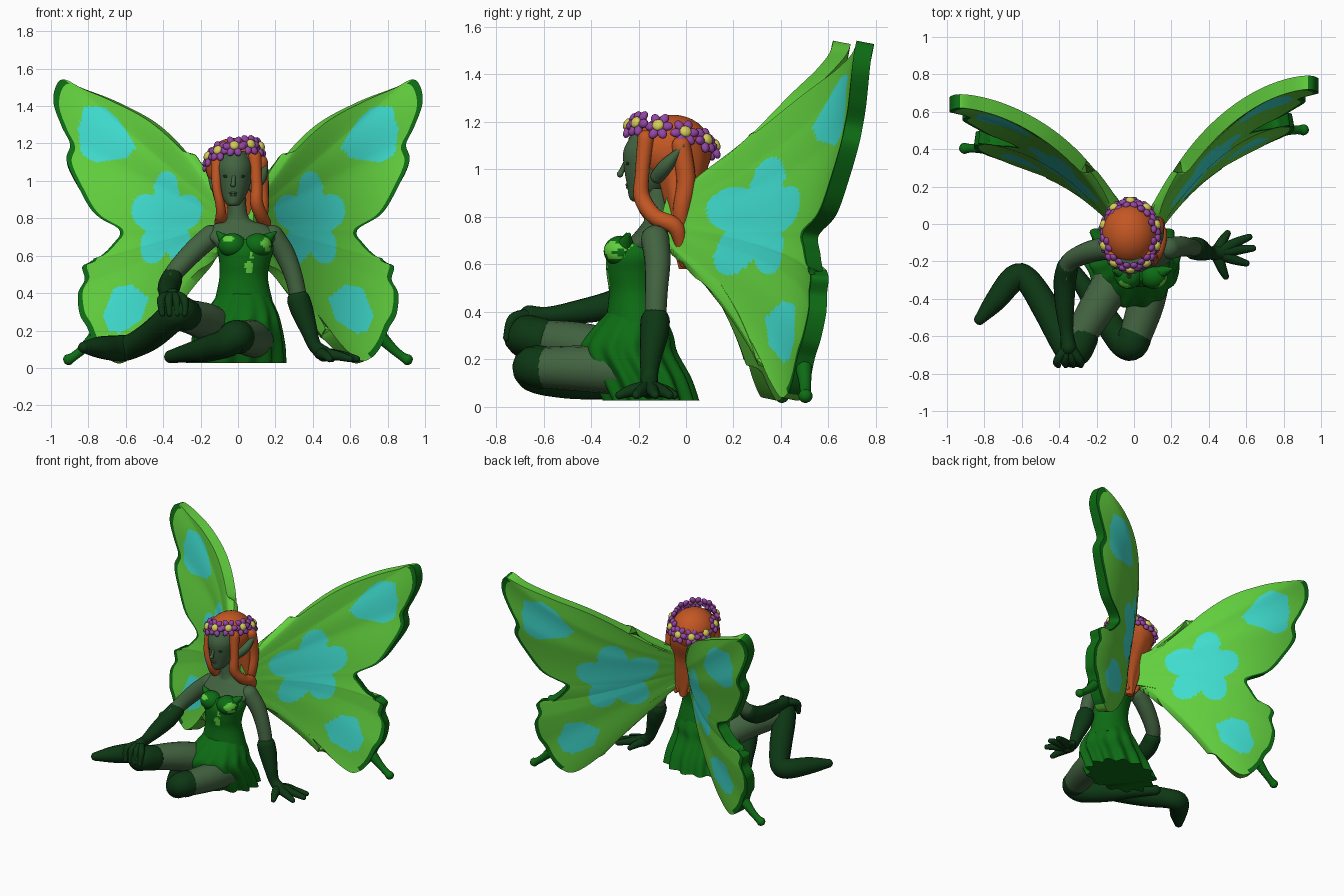
import bpy, bmesh, math
from mathutils import Vector, Matrix

if "Cube" in bpy.data.objects:
    bpy.data.objects.remove(bpy.data.objects["Cube"])


def material(name, r, g, b):
    m = bpy.data.materials.new(name)
    m.diffuse_color = (r, g, b, 1)
    m.use_nodes = True
    m.node_tree.nodes["Principled BSDF"].inputs["Base Color"].default_value = m.diffuse_color
    return m


SKIN = material("grey_green_skin", .055, .125, .052)
LEAF = material("leaf_green", .004, .15, .007)
DARK = material("deep_green", .004, .038, .007)
HAIR = material("orange_hair", .55, .095, .017)
LIME = material("lime_green", .122, .63, .048)
BLUE = material("turquoise", .051, .73, .63)
PURPLE = material("purple", .30, .06, .37)
YELLOW = material("yellow", .68, .61, .10)


def finish(bm, name, mats, rule=None, angle=60):
    bmesh.ops.recalc_face_normals(bm, faces=bm.faces)
    if rule:
        for f in bm.faces:
            f.material_index = rule(f.calc_center_median())
    me = bpy.data.meshes.new(name)
    bm.to_mesh(me)
    bm.free()
    for m in mats:
        me.materials.append(m)
    ob = bpy.data.objects.new(name, me)
    bpy.context.collection.objects.link(ob)
    bpy.ops.object.select_all(action='DESELECT')
    ob.select_set(True)
    bpy.context.view_layer.objects.active = ob
    bpy.ops.object.shade_smooth_by_angle(angle=math.radians(angle))
    return ob


def spline(pts, n=6):
    """Smooth curve through tuples of any length."""
    out = []
    for i in range(len(pts) - 1):
        a, b, c, d = pts[max(i - 1, 0)], pts[i], pts[i + 1], pts[min(i + 2, len(pts) - 1)]
        for k in range(n):
            t = k / n
            out.append([.5 * (2 * q + (r - p) * t + (2 * p - 5 * q + 4 * r - s) * t * t
                              + (3 * q - p - 3 * r + s) * t ** 3) for p, q, r, s in zip(a, b, c, d)])
    return out + [list(pts[-1])]


def skin_rings(name, rings, mats, rule=None):
    bm = bmesh.new()
    rows = [[bm.verts.new(p) for p in r] for r in rings]
    n = len(rows[0])
    for a, b in zip(rows, rows[1:]):
        for i in range(n):
            j = (i + 1) % n
            bm.faces.new((a[i], a[j], b[j], b[i]))
    bm.faces.new(rows[0])
    bm.faces.new(rows[-1])
    return finish(bm, name, mats, rule)


def loft(name, rings, mats, rule=None, wave=0, count=11, seg=48):
    """Horizontal ellipses (x, y, z, rx, ry); wave adds ruffles growing downwards."""
    out = []
    rs = spline(rings)
    for k, (x, y, z, rx, ry) in enumerate(rs):
        row = []
        for i in range(seg):
            a = math.tau * i / seg
            w = 1 + wave * k / len(rs) * math.sin(count * a)
            row.append((x + rx * w * math.cos(a), y + ry * w * math.sin(a), z))
        out.append(row)
    return skin_rings(name, out, mats, rule)


def tube(name, pts, mat, seg=16):
    """Round-ended limb along (x, y, z, radius) points."""
    ps = spline(pts)
    c = [Vector(p[:3]) for p in ps]
    d0, d1 = (c[0] - c[1]).normalized(), (c[-1] - c[-2]).normalized()
    cap = [math.radians(v) for v in (15, 35, 55, 75)]
    r0, r1 = ps[0][3], ps[-1][3]
    line = [(c[0] + d0 * r0 * math.sin(a), r0 * math.cos(a)) for a in reversed(cap)]
    line += [(v, p[3]) for v, p in zip(c, ps)]
    line += [(c[-1] + d1 * r1 * math.sin(a), r1 * math.cos(a)) for a in cap]
    nrm, rings = d0.orthogonal(), []
    for i, (v, r) in enumerate(line):
        t = (line[min(i + 1, len(line) - 1)][0] - line[max(i - 1, 0)][0]).normalized()
        nrm = (nrm - t * nrm.dot(t)).normalized()
        b = t.cross(nrm)
        rings.append([v + r * (nrm * math.cos(math.tau * k / seg) + b * math.sin(math.tau * k / seg))
                      for k in range(seg)])
    return skin_rings(name, rings, [mat])


def blobs(name, items, mats, seg=16, rule=None):
    """Ellipsoids given as (centre, radii, optional rotation)."""
    bm = bmesh.new()
    for c, r, *rot in items:
        m = Matrix.Translation(c) @ (rot[0] if rot else Matrix()) @ Matrix.Diagonal((*r, 1))
        bmesh.ops.create_uvsphere(bm, u_segments=seg, v_segments=seg // 2 + 2, radius=1, matrix=m)
    return finish(bm, name, mats, rule)


# Wings: outline in (x, z), swept from the shoulder blades and bent backwards
EDGE = [(.05, .90), (.15, .97), (.28, 1.15), (.45, 1.31), (.65, 1.42), (.82, 1.49), (.93, 1.535),
        (.975, 1.5), (.985, 1.41), (.94, 1.29), (.895, 1.19), (.915, 1.1), (.85, .96), (.76, .82),
        (.62, .73), (.66, .65), (.73, .585), (.825, .545), (.815, .47), (.85, .39), (.84, .28),
        (.80, .21), (.76, .12), (.70, .05), (.62, .04), (.48, .17), (.32, .41), (.18, .6), (.05, .68)]
UPPER = [(.53, 1.17), (.62, 1.32), (.70, 1.39), (.81, 1.39), (.85, 1.28), (.83, 1.13), (.75, 1.09), (.58, 1.12)]
LOWER = [(.46, .37), (.55, .44), (.65, .42), (.71, .28), (.69, .2), (.62, .18), (.50, .25)]


def inside(x, z, poly):
    hit = False
    for (a, b), (c, d) in zip(poly, poly[1:] + poly[:1]):
        if (b > z) != (d > z) and x < (c - a) * (z - b) / (d - b) + a:
            hit = not hit
    return hit


def in_flower(x, z):
    u, v = (x - .36) / .2, (z - .78) / .265
    return math.hypot(u, v) < .6 + .4 * abs(math.cos(2.5 * (math.atan2(v, u) - math.pi / 2)))


def wing(side, label, back, bend):
    def place(x, z):
        d = z - .73
        y = back - bend * (1 - x) ** 2.3 + (.26 * d - .1 * d * d if d > 0 else .15 * d)
        return Vector((side * x, y, z))
    N, M = 12, 60
    edge = spline(EDGE, N)
    bm = bmesh.new()
    rows = []
    for i, (x, z) in enumerate(edge):
        s = i / (len(edge) - 1)
        row = []
        for k in range(M + 1):
            t = k / M
            v = place(.05 + (x - .05) * t, .85 - .14 * s + (z - .85 + .14 * s) * t)
            v.y += .005 * math.sin(40 * s) * t
            row.append(bm.verts.new(v))
        rows.append(row)
    for i in range(len(rows) - 1):
        for k in range(M):
            f = bm.faces.new((rows[i][k], rows[i + 1][k], rows[i + 1][k + 1], rows[i][k + 1]))
            c = f.calc_center_median()
            x, z = abs(c.x), c.z
            if k >= M - 2 and 6 * N <= i < 23 * N:
                f.material_index = 2
            elif in_flower(x, z) or inside(x, z, UPPER) or inside(x, z, LOWER):
                f.material_index = 1
    ob = finish(bm, label + "_wing", [LIME, BLUE, LEAF])
    mod = ob.modifiers.new("thickness", 'SOLIDIFY')
    mod.thickness, mod.offset = .075, 0
    bpy.ops.object.modifier_apply(modifier="thickness")
    bpy.ops.object.shade_smooth_by_angle(angle=math.radians(45))
    tail = [(.76, .17, .037), (.83, .1, .026), (.88, .06, .024), (.905, .045, .03)]
    tube(label + "_wing_tail", [(*place(x, z), r) for x, z, r in tail], LEAF)


wing(1, "left", .61, .80)
wing(-1, "right", .51, .60)

# Torso, neck and head
loft("upper_body", [(.04, -.2, .5, .1, .08), (.03, -.19, .64, .14, .1), (.02, -.15, .71, .19, .085),
                    (.01, -.13, .765, .14, .06), (0, -.12, .8, .06, .055), (-.01, -.12, .92, .05, .05)], [SKIN])
loft("head", [(-.025, -.205, .865, .02, .02), (-.025, -.19, .882, .042, .05), (-.023, -.165, .93, .07, .083),
              (-.02, -.145, 1.0, .09, .115), (-.02, -.135, 1.08, .1, .128), (-.02, -.13, 1.16, .07, .09)], [SKIN])
tube("nose", [(-.022, -.25, 1.04, .009), (-.025, -.27, .995, .011), (-.026, -.278, .98, .014)], SKIN, 10)
blobs("lips", [((-.026, -.247, .935), (.022, .008, .006)), ((-.026, -.246, .924), (.018, .008, .006))], [SKIN])
blobs("eyes", [((-.06, -.245, 1.025), (.02, .009, .008)), ((.018, -.245, 1.025), (.02, .009, .008))], [DARK])
for s, n, w in ((1, "left", .175), (-1, "right", .14)):
    tube(n + "_ear", [(-.02 + s * .1, -.12, .97, .03), (-.02 + s * (w - .03), -.08, 1.02, .03),
                      (-.02 + s * w, -.01, 1.1, .005)], SKIN)

# Hair cap, back hair and side locks
blobs("hair_cap", [((-.025, -.055, 1.08), (.15, .165, .15))], [HAIR], 32)
loft("back_hair", [(-.02, -.03, 1.12, .145, .135), (-.01, -.02, 1.0, .14, .11), (.01, -.025, .87, .125, .07),
                   (.03, -.02, .72, .085, .045), (.03, -.01, .58, .025, .02)], [HAIR], wave=.06, count=9)
tube("left_lock", [(.09, -.17, 1.13, .035), (.1, -.185, .98, .03), (.1, -.185, .88, .035), (.13, -.13, .8, .035),
                   (.14, -.04, .75, .035), (.09, -.01, .6, .015)], HAIR)
tube("right_lock", [(-.11, -.17, 1.13, .035), (-.115, -.2, .98, .025), (-.095, -.19, .87, .025),
                    (-.09, -.14, .8, .03), (-.09, -.04, .76, .03), (-.02, -.01, .63, .015)], HAIR)
tube("left_rear_lock", [(.12, -.02, 1.1, .04), (.125, 0, .95, .04), (.12, -.02, .8, .035), (.06, 0, .62, .015)], HAIR)

# Flower crown, tilted backwards
petals, hearts = [], []
for i in range(10):
    a = math.tau * i / 10 - math.pi / 2
    x, y = -.02 + .14 * math.cos(a), -.06 + .175 * math.sin(a)
    c = Vector((x, y, 1.145 - .25 * (y + .06) + .2 * x))
    out = Vector((math.cos(a), math.sin(a), .45)).normalized()
    rot = out.to_track_quat('Z', 'Y').to_matrix().to_4x4()
    hearts.append((c + out * .014, (.026, .026, .016), rot))
    for k in range(6):
        q = rot @ Matrix.Rotation(math.tau * k / 6, 4, 'Z')
        petals.append((c + q @ Vector((.037, 0, 0)), (.026, .02, .016), q))
blobs("crown_petals", petals, [PURPLE], 10)
blobs("crown_flower_centres", hearts, [YELLOW], 10)


# Dress with light leaf patches
def patch(c):
    return int(c.y < -.2 and any(((c.x - x) / a) ** 2 + ((c.z - z) / b) ** 2 < 1 for x, z, a, b in
               ((.06, .54, .022, .035), (.15, .67, .028, .025), (.07, .6, .012, .02), (-.05, .69, .03, .015),
                (.16, .635, .015, .015))))


loft("bodice", [(.035, -.19, .69, .145, .11), (.04, -.205, .63, .15, .13), (.035, -.215, .56, .135, .12),
                (.03, -.215, .48, .13, .11), (.03, -.21, .38, .15, .125), (.03, -.21, .3, .17, .14)],
     [LEAF, LIME], patch, seg=72)
blobs("bust", [((-.03, -.275, .655), (.075, .072, .065)), ((.105, -.275, .655), (.075, .072, .065))],
      [LEAF, LIME], 32, patch)
tube("left_neckline_leaf", [(.13, -.26, .67, .045), (.2, -.24, .725, .008)], LEAF)
tube("right_neckline_leaf", [(-.06, -.26, .67, .045), (-.11, -.25, .725, .008)], LEAF)
loft("skirt", [(.03, -.21, .42, .12, .1), (.02, -.235, .31, .185, .175), (0, -.245, .23, .225, .2),
               (0, -.19, .12, .24, .2), (-.01, -.15, .025, .25, .19)], [LEAF], wave=.09, count=13, seg=104)

# Legs and boots
tube("left_thigh", [(.1, -.22, .15, .105), (.065, -.42, .16, .098), (.0, -.62, .165, .085)], SKIN)
tube("left_boot", [(.0, -.61, .165, .092), (-.02, -.645, .165, .088), (-.07, -.62, .13, .078),
                   (-.17, -.48, .1, .068), (-.27, -.33, .08, .05), (-.36, -.2, .06, .035)], DARK)
tube("right_thigh", [(-.06, -.22, .18, .11), (-.18, -.42, .25, .1), (-.29, -.6, .28, .085)], SKIN)
tube("right_boot", [(-.28, -.61, .285, .088), (-.32, -.685, .3, .085), (-.37, -.63, .255, .08),
                    (-.47, -.45, .17, .076), (-.57, -.3, .115, .068), (-.64, -.29, .105, .07),
                    (-.74, -.41, .11, .058), (-.825, -.51, .11, .03)], DARK)

# Arms, gloves and hands
tube("left_arm", [(.185, -.13, .705, .06), (.25, -.12, .61, .055), (.3, -.125, .48, .048), (.33, -.13, .34, .045)], SKIN)
tube("left_glove", [(.325, -.13, .36, .062), (.345, -.135, .3, .06), (.38, -.15, .2, .045),
                    (.41, -.155, .12, .036), (.46, -.155, .075, .042)], DARK)
for i, (x, y) in enumerate([(.5, -.05), (.615, -.07), (.635, -.13), (.6, -.21), (.49, -.28)]):
    tube(f"left_finger_{i + 1}", [(.44, -.155, .08, .035), (.44 + (x - .44) * .6, -.155 + (y + .155) * .65, .065, .026),
                                  (x, y, .048, .018)], DARK, 10)
tube("right_arm", [(-.145, -.13, .705, .06), (-.24, -.15, .62, .058), (-.34, -.2, .51, .05), (-.365, -.28, .46, .045)], SKIN)
tube("right_glove", [(-.355, -.23, .475, .058), (-.37, -.31, .43, .06), (-.37, -.45, .4, .05),
                     (-.36, -.58, .385, .036), (-.35, -.66, .385, .042)], DARK)
for i, x in enumerate([-.41, -.37, -.33, -.29]):
    tube(f"right_finger_{i + 1}", [(-.35, -.65, .385, .03), (x, -.73, .37, .022), (x + .005, -.755, .29, .016)], DARK, 10)
